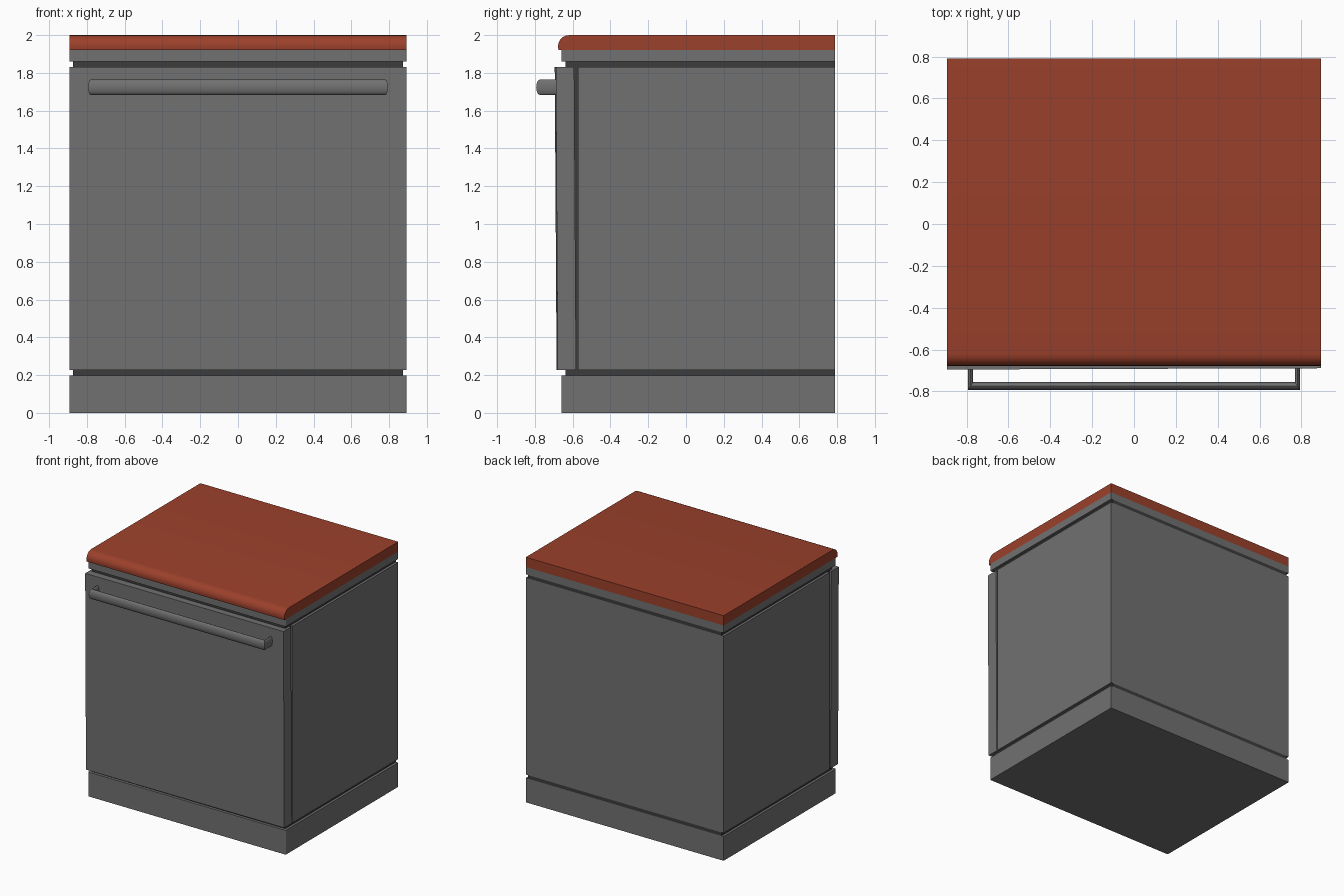
import bpy, bmesh, math
from mathutils import Vector

if "Cube" in bpy.data.objects:
    bpy.data.objects.remove(bpy.data.objects["Cube"])

W = 0.893          # half width
BACK = 0.79


def material(name, r, g, b):
    m = bpy.data.materials.new(name)
    m.diffuse_color = (r, g, b, 1)
    m.use_nodes = True
    m.node_tree.nodes["Principled BSDF"].inputs["Base Color"].default_value = m.diffuse_color
    return m


grey = material("dark_grey", 0.165, 0.165, 0.165)
shadow = material("groove_black", 0.045, 0.045, 0.045)
red = material("worktop_red", 0.33, 0.052, 0.024)


def finish(name, bm, mat, smooth=False):
    bmesh.ops.recalc_face_normals(bm, faces=bm.faces)
    me = bpy.data.meshes.new(name)
    bm.to_mesh(me)
    bm.free()
    ob = bpy.data.objects.new(name, me)
    bpy.context.collection.objects.link(ob)
    me.materials.append(mat)
    if smooth:
        bpy.context.view_layer.objects.active = ob
        ob.select_set(True)
        bpy.ops.object.shade_smooth_by_angle(angle=math.radians(35))
        ob.select_set(False)
    return ob


def box(name, hx, y0, y1, z0, z1, mat=grey, corner=0.0):
    bm = bmesh.new()
    bmesh.ops.create_cube(bm, size=1)
    for v in bm.verts:
        v.co = (v.co.x * 2 * hx,
                y0 if v.co.y < 0 else y1,
                z0 if v.co.z < 0 else z1)
    if corner:
        # soften the two upright front edges
        edges = [e for e in bm.edges
                 if all(abs(v.co.y - y0) < 1e-5 for v in e.verts)
                 and abs(e.verts[0].co.z - e.verts[1].co.z) > 1e-5]
        bmesh.ops.bevel(bm, geom=edges, offset=corner, segments=3,
                        profile=0.5, affect='EDGES')
    return finish(name, bm, mat)


# Cabinet: plinth, shadow grooves, body and upper rail
box("plinth", W, -0.66, BACK, 0.0, 0.198, corner=0.008)
box("lower_groove", W - 0.02, -0.638, BACK, 0.198, 0.226, shadow)
box("body", W, -0.573, BACK, 0.226, 1.832)
box("upper_groove", W - 0.02, -0.638, BACK, 1.832, 1.86, shadow)
box("upper_rail", W, -0.66, BACK, 1.86, 1.92, corner=0.008)

# Seal in the narrow gap behind the door
box("door_seal", W - 0.015, -0.61, -0.573, 0.228, 1.83, shadow)

# Door, hung very slightly ajar and skewed
door = box("door", W, -0.68, -0.583, 0.226, 1.832)
for v in door.data.vertices:
    v.co.y -= 0.010 * (v.co.z - 0.226) / 1.6 + 0.003 * (1 - v.co.x / W) - 0.001

# Worktop: side profile with a rounded front edge, extruded across
r = 0.06
profile = [(BACK, 1.92), (-0.675, 1.92)]
for i in range(6):
    a = math.pi / 2 * i / 5
    profile.append((-0.678 + r - r * math.cos(a), 2.0 - r + r * math.sin(a)))
profile.append((BACK, 2.0))
bm = bmesh.new()
face = bm.faces.new([bm.verts.new((-W, y, z)) for y, z in profile])
ext = bmesh.ops.extrude_face_region(bm, geom=[face])
bmesh.ops.translate(bm, vec=(2 * W, 0, 0),
                    verts=[g for g in ext["geom"] if isinstance(g, bmesh.types.BMVert)])
finish("worktop", bm, red, smooth=True)

# Handle: flattened oval section swept along a mitred U path
SIDES = 16
bm = bmesh.new()
xo, xi = 0.793, 0.768       # outer and inner faces of the posts
yf, yb = -0.793, -0.755     # front and rear faces of the bar
stations = [((-xo, -0.66), (-xi, -0.66)), ((-xo, yf), (-xi, yb)),
            ((xo, yf), (xi, yb)), ((xo, -0.66), (xi, -0.66))]
rings = []
for outer, inner in stations:
    o, n = Vector(outer), Vector(inner)
    mid, half = (o + n) / 2, (o - n) / 2
    ring = []
    for k in range(SIDES):
        a = 2 * math.pi * k / SIDES
        p = mid + half * math.cos(a)
        ring.append(bm.verts.new((p.x, p.y, 1.724 + 0.04 * math.sin(a))))
    rings.append(ring)
for a, b in zip(rings, rings[1:]):
    for k in range(SIDES):
        j = (k + 1) % SIDES
        bm.faces.new((a[k], a[j], b[j], b[k]))
bm.faces.new(rings[0])
bm.faces.new(rings[-1])
finish("door_handle", bm, grey, smooth=True)
